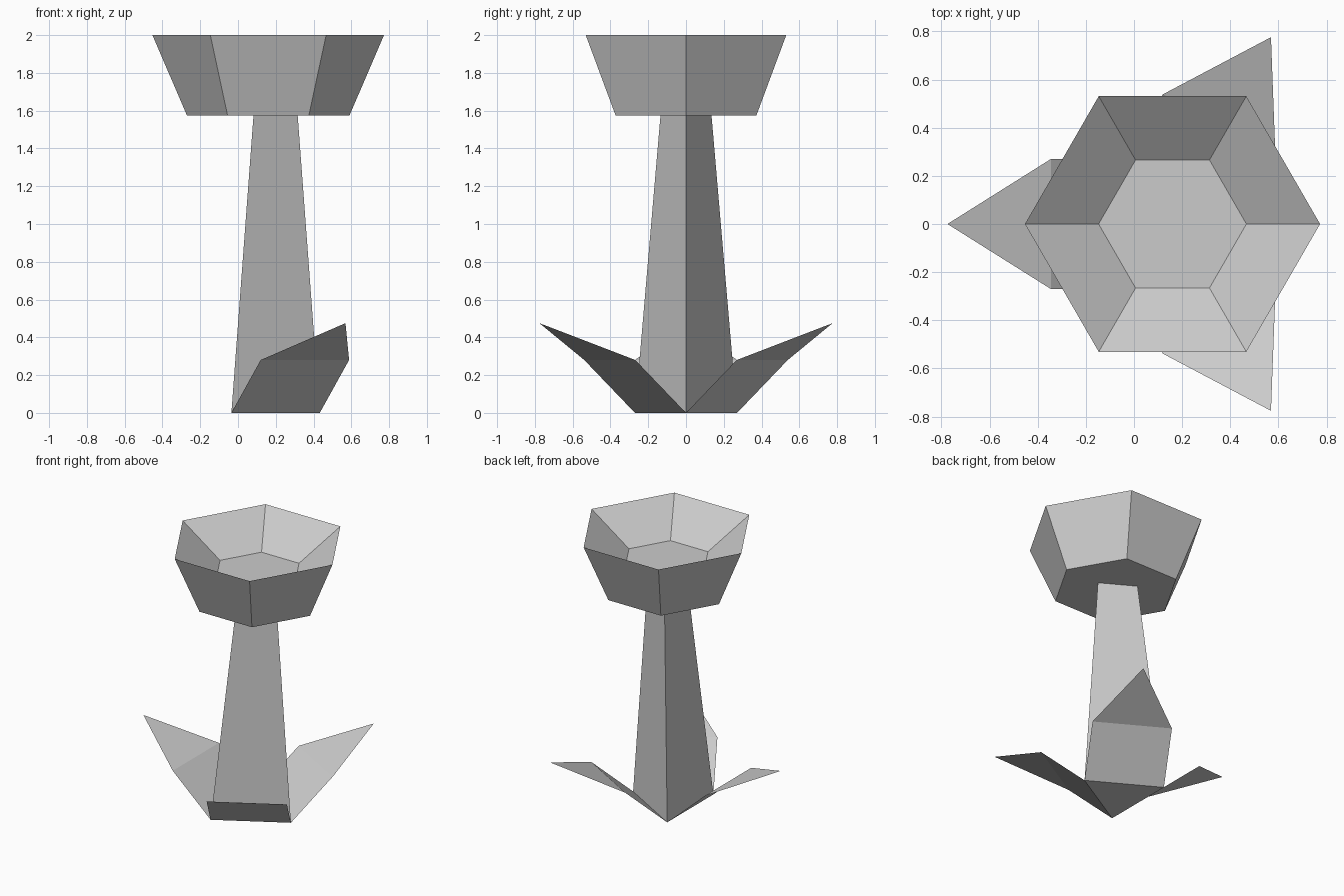
import bpy, bmesh
from math import sin, cos, pi, radians
from mathutils import Matrix, Vector

if "Cube" in bpy.data.objects:
    bpy.data.objects.remove(bpy.data.objects["Cube"])


def finish(name, bm, recalc=True):
    if recalc:
        bmesh.ops.recalc_face_normals(bm, faces=bm.faces[:])
    mesh = bpy.data.meshes.new(name)
    bm.to_mesh(mesh)
    bm.free()
    obj = bpy.data.objects.new(name, mesh)
    bpy.context.collection.objects.link(obj)
    return obj


def loft(name, sides, rings):
    """Closed solid through polygon rings given as (centre x, radius, z)."""
    bm = bmesh.new()
    loops = [[bm.verts.new((cx + r * cos(2 * pi * i / sides),
                            r * sin(2 * pi * i / sides), z))
              for i in range(sides)] for cx, r, z in rings]
    for a, b in zip(loops, loops[1:]):
        for i in range(sides):
            j = (i + 1) % sides
            bm.faces.new((a[i], a[j], b[j], b[i]))
    bm.faces.new(loops[0][::-1])
    bm.faces.new(loops[-1])
    return finish(name, bm)


BASE_X, BASE_R = 0.121, 0.312   # foot of the stem
CUP_X = 0.16                    # axis of the flower cup

# Three-sided stem, leaning slightly towards the cup
loft("stem", 3, [(BASE_X, BASE_R, 0), (CUP_X, 0.156, 1.574)])

# Six-sided cup: underside, rim, then down to the recessed floor
loft("flower_cup", 6, [(CUP_X, 0.43, 1.574), (CUP_X, 0.613, 2.0),
                       (CUP_X, 0.307, 1.787)])

# Thin folded leaves, one growing from each bottom edge of the stem
half, inner = BASE_R * sin(pi / 3), BASE_R / 2
for n, angle in enumerate((60, 180, 300), 1):
    bm = bmesh.new()
    turn = Matrix.Translation((BASE_X, 0, 0)) @ Matrix.Rotation(radians(angle), 4, 'Z')
    a, b, c, d, tip = [bm.verts.new(turn @ Vector(p)) for p in (
        (inner, half, 0), (inner, -half, 0),
        (inner + 0.31, -half, 0.28), (inner + 0.31, half, 0.28),
        (inner + 0.74, 0, 0.475))]
    bm.faces.new((a, b, c, d))
    bm.faces.new((d, c, tip))
    finish(f"leaf_{n}", bm, recalc=False)
